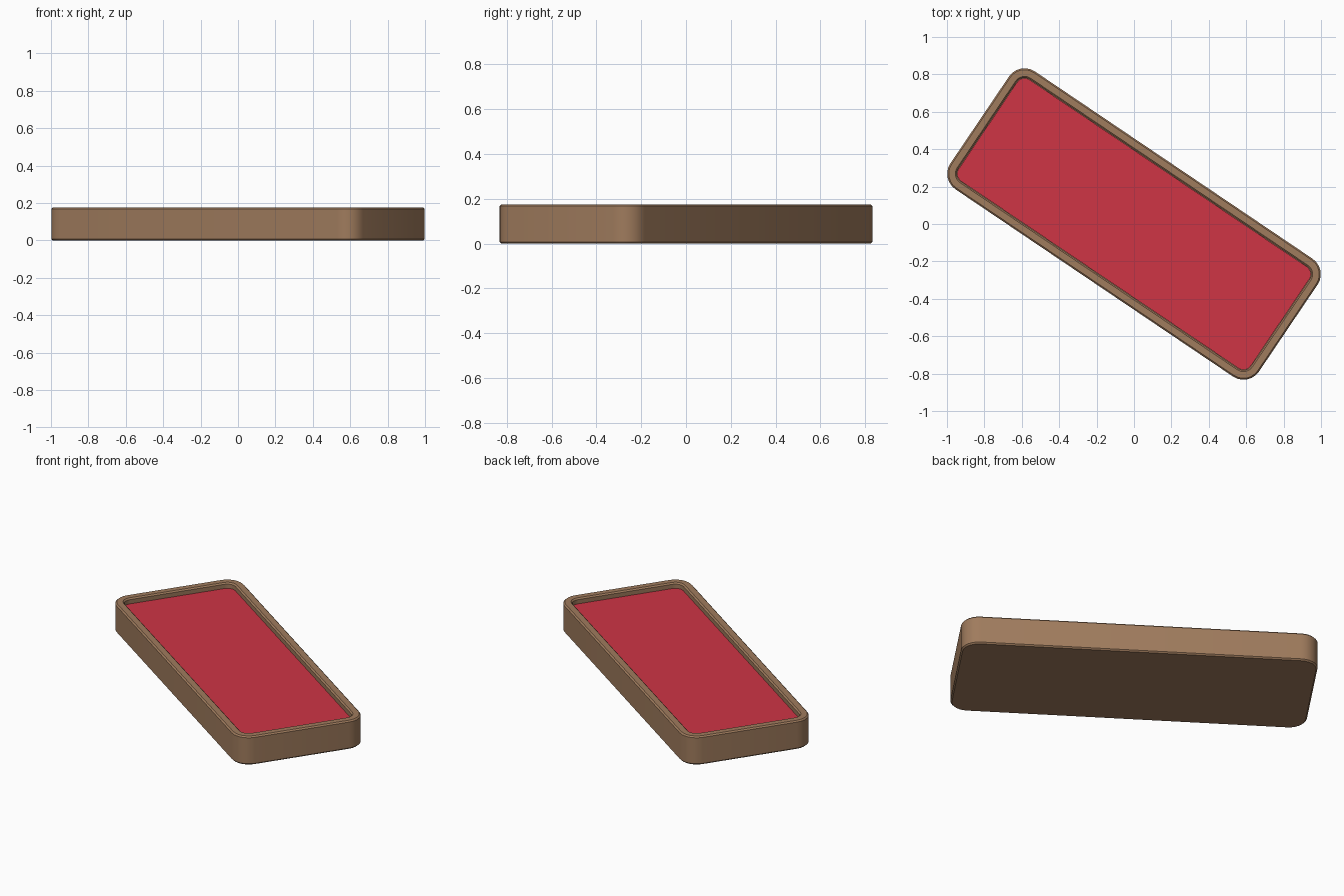
import bpy, bmesh, math

if "Cube" in bpy.data.objects:
    bpy.data.objects.remove(bpy.data.objects["Cube"])

ANGLE = math.radians(-34)
HALF_L, HALF_W, RADIUS, SEG = 0.995, 0.38, 0.10, 6


def material(name, color):
    m = bpy.data.materials.new(name)
    m.diffuse_color = (*color, 1)
    m.use_nodes = True
    m.node_tree.nodes["Principled BSDF"].inputs["Base Color"].default_value = m.diffuse_color
    return m


def outline(inset, z):
    """Rounded rectangle, inset from the outer edge, turned to the tray's angle."""
    r = max(RADIUS - inset, 0.02)
    cx, cy = HALF_L - inset - r, HALF_W - inset - r
    pts = []
    for i, (sx, sy) in enumerate([(1, 1), (-1, 1), (-1, -1), (1, -1)]):
        for k in range(SEG + 1):
            a = math.pi / 2 * (i + k / SEG)
            x, y = sx * cx + r * math.cos(a), sy * cy + r * math.sin(a)
            pts.append((x * math.cos(ANGLE) - y * math.sin(ANGLE),
                        x * math.sin(ANGLE) + y * math.cos(ANGLE), z))
    return pts


def loft(name, profile, mat):
    """Closed solid through outlines given as (inset, z) from bottom to end."""
    bm = bmesh.new()
    rings = [[bm.verts.new(p) for p in outline(*s)] for s in profile]
    n = len(rings[0])
    for a, b in zip(rings, rings[1:]):
        for i in range(n):
            j = (i + 1) % n
            bm.faces.new((a[i], a[j], b[j], b[i]))
    bm.faces.new(rings[0][::-1])
    bm.faces.new(rings[-1])
    bmesh.ops.recalc_face_normals(bm, faces=bm.faces)
    me = bpy.data.meshes.new(name)
    bm.to_mesh(me)
    bm.free()
    me.materials.append(mat)
    ob = bpy.data.objects.new(name, me)
    bpy.context.collection.objects.link(ob)
    bpy.ops.object.select_all(action='DESELECT')
    ob.select_set(True)
    bpy.context.view_layer.objects.active = ob
    bpy.ops.object.shade_smooth_by_angle(angle=math.radians(30))
    return ob


wood = material("wood", (0.35, 0.20, 0.11))
red = material("red_felt", (0.62, 0.035, 0.06))

# Tray: bevelled outer wall, flat rim, recessed floor
loft("tray", [(0.008, 0), (0, 0.008), (0, 0.167), (0.008, 0.175),
              (0.043, 0.175), (0.051, 0.167), (0.051, 0.13)], wood)

# Red lining lying in the recess
loft("lining", [(0.053, 0.128), (0.053, 0.142)], red)
